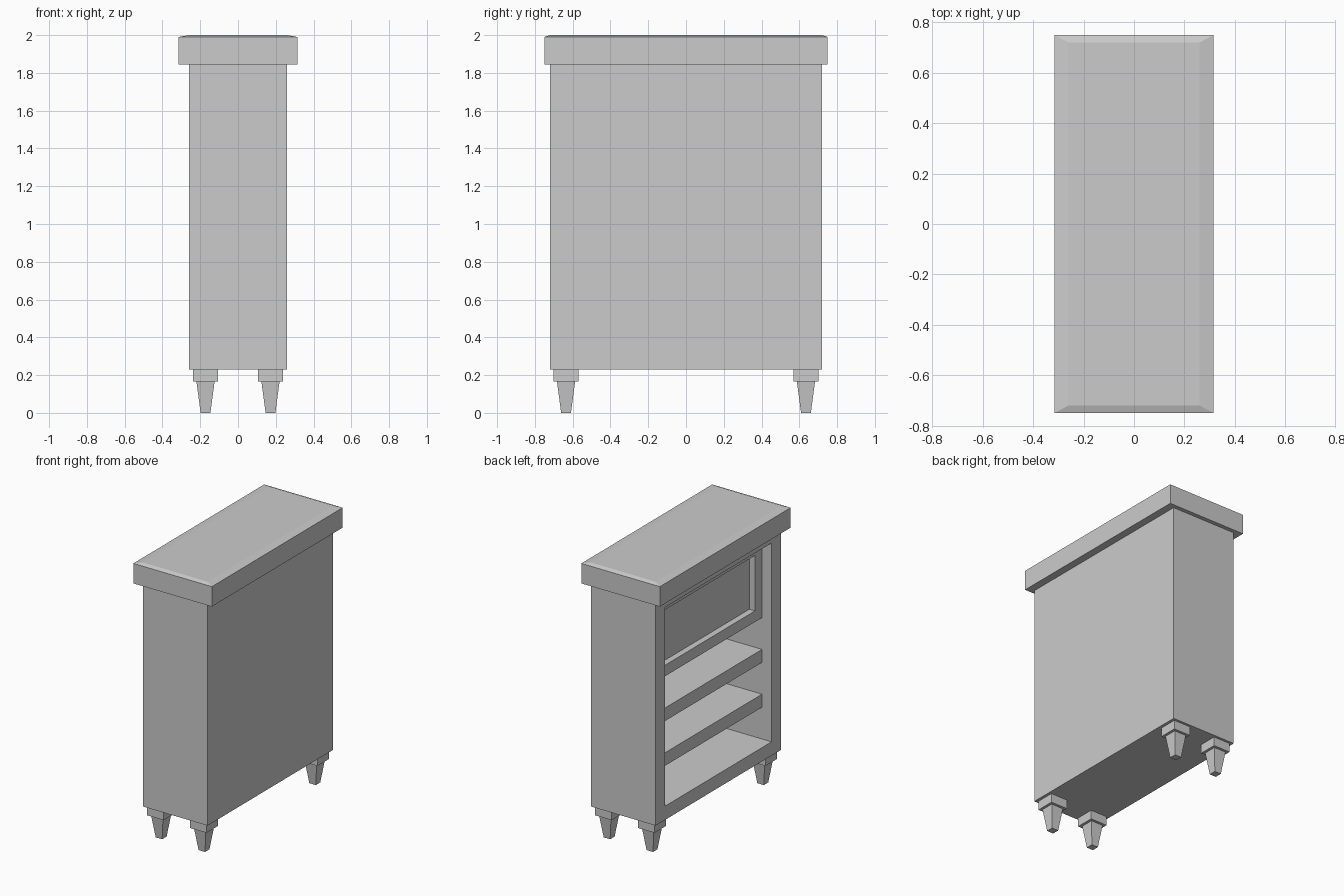
import bpy, bmesh

if "Cube" in bpy.data.objects:
    bpy.data.objects.remove(bpy.data.objects["Cube"])


def finish(name, bm):
    bmesh.ops.recalc_face_normals(bm, faces=bm.faces[:])
    me = bpy.data.meshes.new(name)
    bm.to_mesh(me)
    bm.free()
    ob = bpy.data.objects.new(name, me)
    bpy.context.collection.objects.link(ob)
    return ob


def add_box(bm, lo, hi):
    verts = bmesh.ops.create_cube(bm, size=1)["verts"]
    for v in verts:
        v.co = [(lo[i] + hi[i]) / 2 + v.co[i] * (hi[i] - lo[i]) for i in range(3)]
    return verts


def face_towards_left(bm):
    bm.normal_update()
    return min(bm.faces, key=lambda f: f.normal.x)


def recess(bm, face, y, z0, z1, x):
    """Inset a left-facing face to the given rectangle and push it in to x."""
    bmesh.ops.inset_individual(bm, faces=[face], thickness=0.02)
    mid = face.calc_center_median().z
    for v in face.verts:
        v.co.y = y if v.co.y > 0 else -y
        v.co.z = z1 if v.co.z > mid else z0
    pushed = bmesh.ops.extrude_discrete_faces(bm, faces=[face])["faces"][0]
    for v in pushed.verts:
        v.co.x = x


# Cabinet body, open on the -x side
bm = bmesh.new()
add_box(bm, (-0.26, -0.72, 0.23), (0.26, 0.72, 1.845))
recess(bm, face_towards_left(bm), 0.61, 0.33, 1.772, 0.18)
finish("cabinet_body", bm)

# Set-back drawer with a sunken front panel
bm = bmesh.new()
add_box(bm, (-0.183, -0.61, 1.21), (0.18, 0.61, 1.772))
recess(bm, face_towards_left(bm), 0.53, 1.29, 1.692, -0.138)
finish("drawer", bm)

# Shelves
for name, z in (("lower_shelf", 0.56), ("upper_shelf", 0.885)):
    bm = bmesh.new()
    add_box(bm, (-0.183, -0.61, z), (0.18, 0.61, z + 0.095))
    finish(name, bm)

# Overhanging top with a shallow sloped rim
bm = bmesh.new()
add_box(bm, (-0.315, -0.75, 1.845), (0.315, 0.75, 1.99))
bm.normal_update()
top = max(bm.faces, key=lambda f: f.normal.z)
bmesh.ops.inset_individual(bm, faces=[top], thickness=0.02)
for v in top.verts:
    v.co = (0.26 if v.co.x > 0 else -0.26, 0.72 if v.co.y > 0 else -0.72, 2.0)
finish("table_top", bm)

# Tapered legs with square collars
for xn, sx in (("left", -1), ("right", 1)):
    for yn, sy in (("front", -1), ("back", 1)):
        cx, cy = 0.172 * sx, 0.635 * sy
        bm = bmesh.new()
        add_box(bm, (cx - 0.067, cy - 0.067, 0.165), (cx + 0.067, cy + 0.067, 0.23))
        for v in add_box(bm, (cx - 0.048, cy - 0.048, 0), (cx + 0.048, cy + 0.048, 0.165)):
            if v.co.z < 0.01:
                v.co.x = cx + (v.co.x - cx) * 0.54
                v.co.y = cy + (v.co.y - cy) * 0.54
        finish(f"{yn}_{xn}_leg", bm)
